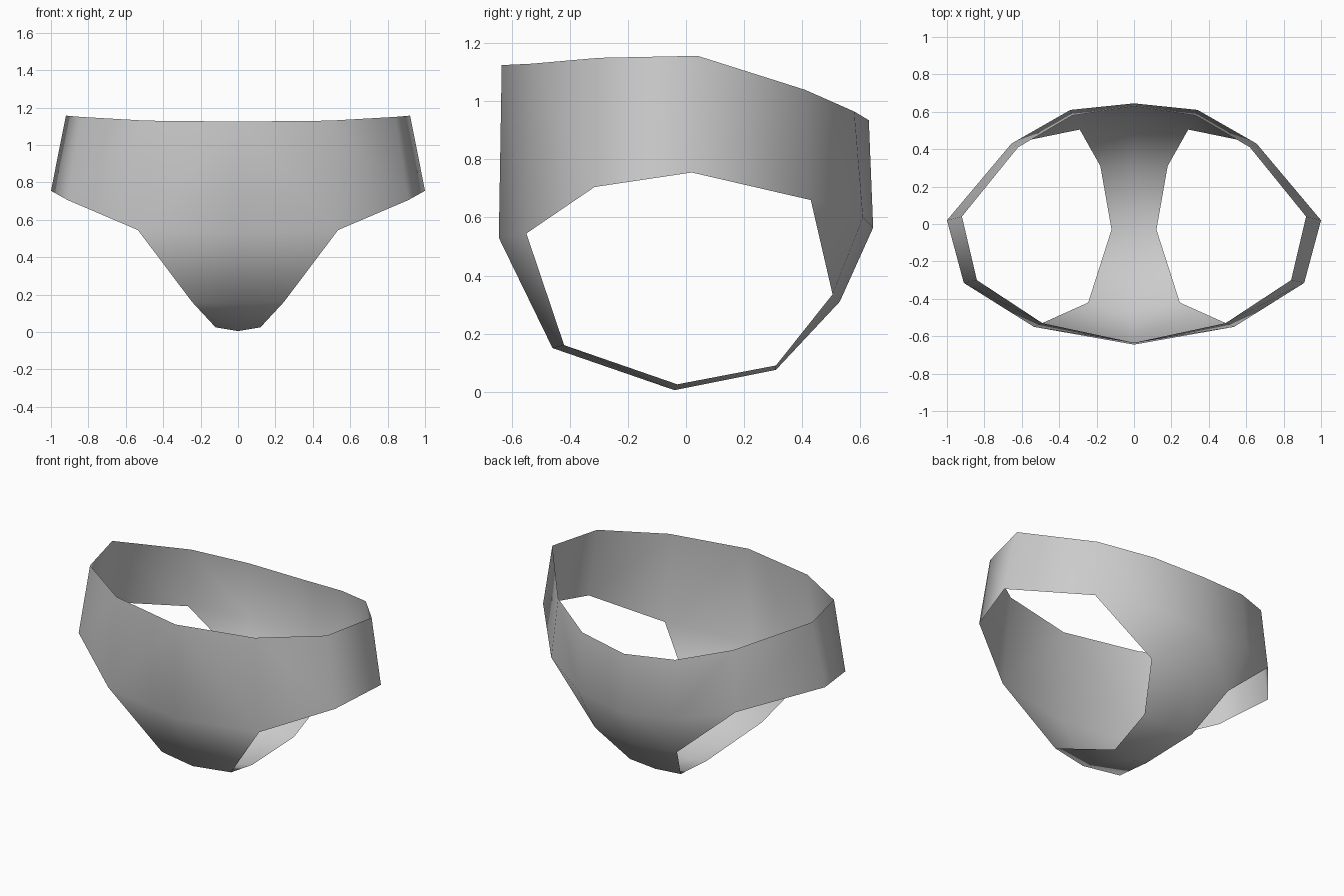
import bpy
import bmesh

# Remove the default object
default_cube = bpy.data.objects.get("Cube")
if default_cube:
    bpy.data.objects.remove(default_cube, do_unlink=True)

# Plain grey cloth
cloth = bpy.data.materials.new("grey cloth")
cloth.use_nodes = True
grey = (0.6, 0.6, 0.6, 1)
cloth.diffuse_color = grey
cloth.node_tree.nodes["Principled BSDF"].inputs["Base Color"].default_value = grey

# Left half of the waistband, from front centre to back centre
waist_rim = [(0, -.635, 1.125), (.49, -.53, 1.13), (.84, -.3, 1.15), (.92, .04, 1.157),
             (.62, .41, 1.04), (.33, .58, .965), (0, .63, .935)]
waist_bottom = [(0, -.645, .53), (.535, -.55, .545), (.91, -.315, .705), (1, .02, .755),
                (.655, .43, .66), (.34, .61, .6), (0, .645, .565)]

# Left half of the piece passing between the legs, from front to back
gusset_centre = [waist_bottom[0], (0, -.46, .15), (0, -.04, .005), (0, .31, .075),
                 (0, .53, .31), waist_bottom[-1]]
leg_edge = [waist_bottom[1], (.245, -.42, .16), (.12, -.03, .025), (.18, .31, .09),
            (.29, .505, .335), waist_bottom[-2]]

bm = bmesh.new()
verts = {}


def vert(point):
    """Share one vertex wherever panels meet."""
    if point not in verts:
        verts[point] = bm.verts.new(point)
    return verts[point]


def panel(*points):
    face = bm.faces.new([vert(p) for p in points])
    face.smooth = True


def strip(upper, lower):
    """Join two matching outlines with a row of panels."""
    for i in range(len(upper) - 1):
        panel(upper[i], lower[i], lower[i + 1], upper[i + 1])


# Waistband, gusset and the back corner panel
strip(waist_rim, waist_bottom)
strip(leg_edge, gusset_centre)
panel(waist_bottom[-2], waist_bottom[-3], leg_edge[-2])

mesh = bpy.data.meshes.new("briefs")
bm.to_mesh(mesh)
bm.free()
mesh.materials.append(cloth)
briefs = bpy.data.objects.new("briefs", mesh)
bpy.context.collection.objects.link(briefs)

# Mirror to the right half, welded along the centre
mirror = briefs.modifiers.new("right half", "MIRROR")
mirror.use_axis[0] = True
mirror.use_mirror_merge = True
